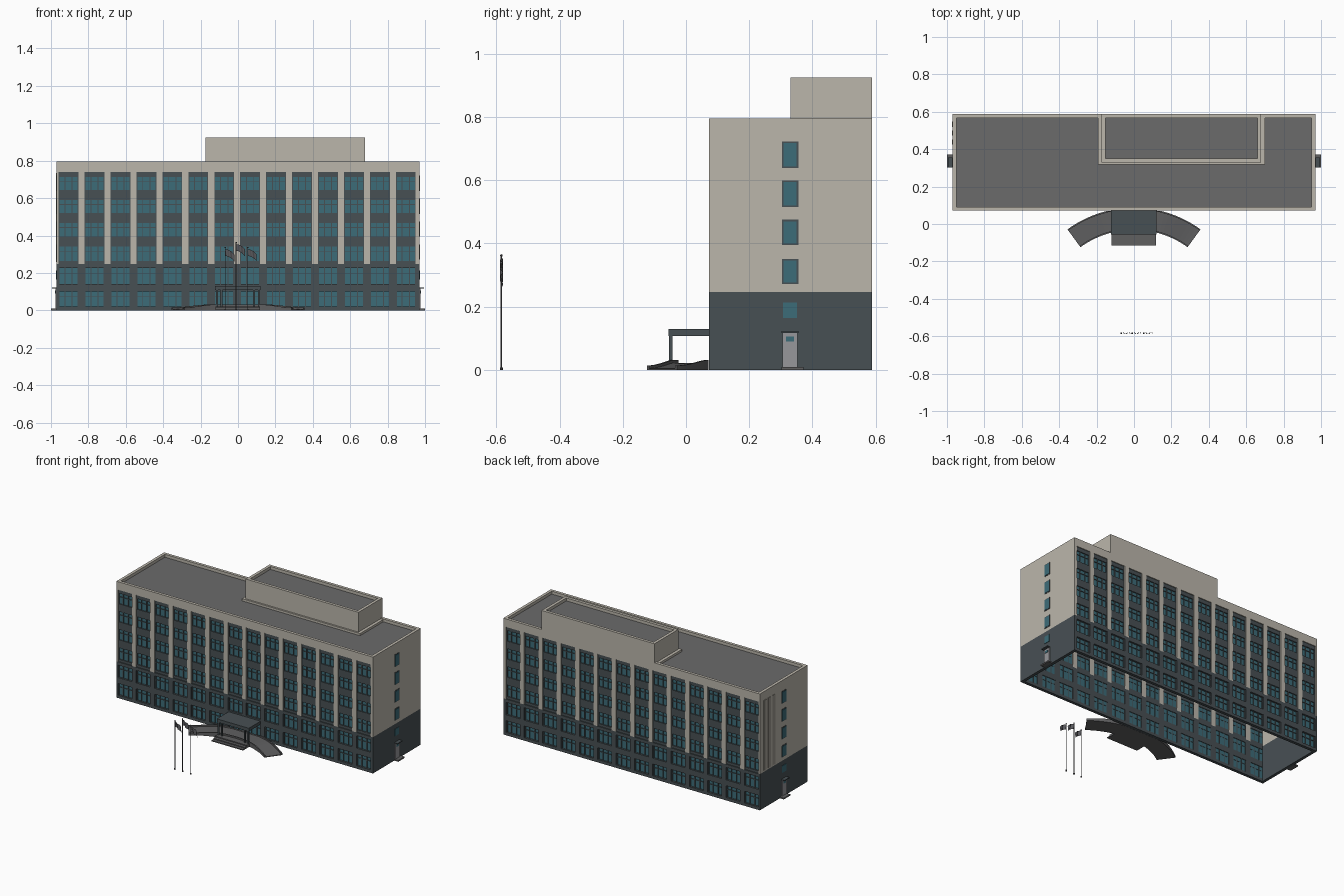
import bpy, bmesh, math

if "Cube" in bpy.data.objects:
    bpy.data.objects.remove(bpy.data.objects["Cube"])


def material(name, rgb):
    m = bpy.data.materials.new(name)
    m.diffuse_color = (*rgb, 1)
    m.use_nodes = True
    m.node_tree.nodes["Principled BSDF"].inputs["Base Color"].default_value = m.diffuse_color
    return m


BEIGE = material("beige_stone", (0.50, 0.47, 0.41))
SLATE = material("slate_cladding", (0.064, 0.080, 0.088))
GLASS = material("teal_glass", (0.046, 0.150, 0.190))
ROOF = material("roof_grey", (0.145, 0.145, 0.145))
DOOR = material("door_grey", (0.31, 0.31, 0.33))
PAVING = material("paving_grey", (0.115, 0.115, 0.118))
METAL = material("pole_metal", (0.10, 0.10, 0.11))
RIB = material("dark_beige_slots", (0.33, 0.31, 0.27))


def finish(bm, name, mat):
    bmesh.ops.recalc_face_normals(bm, faces=bm.faces)
    me = bpy.data.meshes.new(name)
    bm.to_mesh(me)
    bm.free()
    me.materials.append(mat)
    ob = bpy.data.objects.new(name, me)
    bpy.context.collection.objects.link(ob)
    return ob


def boxes(name, mat, items):
    """One object from boxes given as (x0, x1, y0, y1, z0, z1)."""
    bm = bmesh.new()
    for x0, x1, y0, y1, z0, z1 in items:
        vs = bmesh.ops.create_cube(bm, size=1)["verts"]
        for v in vs:
            v.co.x = x1 if v.co.x > 0 else x0
            v.co.y = y1 if v.co.y > 0 else y0
            v.co.z = z1 if v.co.z > 0 else z0
    return finish(bm, name, mat)


# Main dimensions
X, YF, YB = 0.97, 0.072, 0.588
SPLIT, STRIP_TOP, TOP = 0.247, 0.74, 0.795
T = 0.02
HALF = 0.053
COLS = [-0.906 + 0.1387 * i for i in range(14)]
LOW = [(0.02, 0.10), (0.14, 0.225)]
HIGH = [(0.264, 0.342), (0.396, 0.467), (0.519, 0.590), (0.642, 0.714)]


# Long facades, built as open wall grids so the shell stays hollow
def facade(side, y, s):
    def row(x0, x1, d0, d1, z0, z1):
        a, b = y + s * d0, y + s * d1
        return (x0, x1, min(a, b), max(a, b), z0, z1)

    edges = [-X] + [e for c in COLS for e in (c - HALF, c + HALF)] + [X]
    gaps = list(zip(edges[0::2], edges[1::2]))
    boxes(side + "_upper_piers", BEIGE,
          [row(a, b, 0, T, SPLIT, STRIP_TOP) for a, b in gaps]
          + [row(-X, X, 0, T, STRIP_TOP, TOP)])
    boxes(side + "_lower_piers", SLATE, [row(a, b, 0, T, 0, SPLIT) for a, b in gaps])
    low_span, high_span, panes, bars = [], [], [], []
    for c in COLS:
        l, r = c - HALF, c + HALF
        cuts = [0] + [z for w in LOW for z in w] + [SPLIT]
        low_span += [row(l, r, 0, T, a, b) for a, b in zip(cuts[0::2], cuts[1::2])]
        cuts = [SPLIT] + [z for w in HIGH for z in w] + [STRIP_TOP]
        high_span += [row(l, r, 0.006, T, a, b) for a, b in zip(cuts[0::2], cuts[1::2])]
        for z0, z1 in LOW + HIGH:
            panes.append(row(l, r, 0.013, 0.016, z0, z1))
            for t in (0.0, 0.31, 0.69, 1.0):
                x = l + 0.0025 + (2 * HALF - 0.005) * t
                bars.append(row(x - 0.0025, x + 0.0025, 0.007, 0.018, z0, z1))
            zm = z0 + (z1 - z0) * 0.66
            bars.append(row(l, r, 0.008, 0.0175, zm - 0.002, zm + 0.002))
    boxes(side + "_lower_spandrels", SLATE, low_span)
    boxes(side + "_upper_spandrels", SLATE, high_span)
    boxes(side + "_window_glass", GLASS, panes)
    boxes(side + "_window_bars", SLATE, bars)


facade("front", YF, 1)
facade("back", YB, -1)

# End walls with stair windows, door, door hood and stoop
WY0, WY1 = 0.305, 0.353
SIDE_WIN = [(0.273, 0.349), (0.397, 0.473), (0.517, 0.597), (0.640, 0.720)]
for side, s in (("right", 1), ("left", -1)):
    def slab(d0, d1, y0, y1, z0, z1):
        a, b = s * (X + d0), s * (X + d1)
        return (min(a, b), max(a, b), y0, y1, z0, z1)
    ya, yb = YF + T, YB - T
    boxes(side + "_wall_upper", BEIGE, [slab(-T, 0, ya, yb, SPLIT, TOP)])
    boxes(side + "_wall_lower", SLATE, [slab(-T, 0, ya, yb, 0, SPLIT)])
    boxes(side + "_window_frames", SLATE,
          [slab(0, 0.002, WY0 - 0.002, WY1 + 0.002, a - 0.002, b + 0.002) for a, b in SIDE_WIN])
    boxes(side + "_windows", GLASS,
          [slab(0.001, 0.004, WY0 + 0.003, WY1 - 0.003, a + 0.003, b - 0.003) for a, b in SIDE_WIN]
          + [slab(0, 0.003, WY0 + 0.002, WY1 - 0.002, 0.165, 0.213)])
    boxes(side + "_door", DOOR, [slab(0, 0.006, WY0, WY1, 0.010, 0.117)])
    boxes(side + "_door_pane", GLASS, [slab(0.005, 0.008, 0.317, 0.342, 0.090, 0.105)])
    boxes(side + "_door_hood", SLATE, [slab(0, 0.024, WY0 - 0.003, WY1 + 0.003, 0.117, 0.123)])
    boxes(side + "_stoop", PAVING, [slab(0, 0.030, 0.302, 0.372, 0, 0.009)])

# Tall vertical slots on the left wall near the back corner
boxes("left_wall_slots", RIB,
      [(-X - 0.003, -X, y, y + 0.028, SPLIT + 0.01, 0.735) for y in (0.425, 0.472, 0.519)])

# Main roof deck behind the parapet
boxes("roof_deck", ROOF, [(-X + T, X - T, YF + T, YB - T, 0.768, 0.775)])

# Rooftop plant room with parapet and surrounding curb
PX0, PX1, PY, PT = -0.173, 0.68, 0.33, 0.925
boxes("penthouse_walls", BEIGE, [
    (PX0, PX1, PY, PY + T, 0.775, PT), (PX0, PX1, YB - T, YB, TOP, PT),
    (PX0, PX0 + T, PY + T, YB - T, 0.775, PT), (PX1 - T, PX1, PY + T, YB - T, 0.775, PT)])
boxes("penthouse_roof", ROOF, [(PX0 + T, PX1 - T, PY + T, YB - T, 0.898, 0.905)])
boxes("penthouse_curb", BEIGE, [
    (PX0 - T, PX1 + T, PY - 0.012, PY, 0.775, 0.79),
    (PX0 - T, PX0, PY, YB - T, 0.775, 0.79), (PX1, PX1 + T, PY, YB - T, 0.775, 0.79)])


# Curved drive ramp: swept rectangular bands rising to the entrance
def arc_band(name, mat, r0, r1, lift):
    bm = bmesh.new()
    prev = None
    for i in range(33):
        a = math.radians(-36 + 72 * i / 32)
        k = min(1, (36 - abs(math.degrees(a))) / 22)
        h = 0.005 + 0.017 * k * k * (3 - 2 * k) + lift
        ring = []
        for r, z in ((r0, 0), (r1, 0), (r1, h), (r0, h)):
            y = min(-0.518 + r * math.cos(a), YF - 0.001)
            ring.append(bm.verts.new((r * math.sin(a), y, z)))
        if prev:
            for j in range(4):
                bm.faces.new((prev[j], prev[(j + 1) % 4], ring[(j + 1) % 4], ring[j]))
        else:
            bm.faces.new(ring)
        prev = ring
    bm.faces.new(prev)
    return finish(bm, name, mat)


arc_band("drive_ramp", PAVING, 0.495, 0.597, 0)
arc_band("ramp_inner_curb", PAVING, 0.487, 0.495, 0.009)
arc_band("ramp_outer_curb", PAVING, 0.597, 0.605, 0.009)
boxes("entrance_steps", PAVING, [
    (-0.12, 0.118, -0.115 + 0.02 * i, -0.02, 0.007 * i, 0.007 * (i + 1)) for i in range(3)])

# Entrance canopy on posts
boxes("entrance_canopy", SLATE, [(-0.122, 0.12, -0.055, YF, 0.108, 0.13)])
boxes("canopy_posts", SLATE, [(x - 0.005, x + 0.005, -0.053, -0.043, 0.01, 0.108)
                              for x in (-0.113, -0.088, 0.086, 0.111)])


# Flagpoles with softly waving flags
def flagpole(label, x, top):
    bm = bmesh.new()
    for r, z, h in ((0.0025, top / 2, top), (0.005, 0.004, 0.008)):
        vs = bmesh.ops.create_cone(bm, cap_ends=True, segments=10, radius1=r, radius2=r, depth=h)["verts"]
        bmesh.ops.translate(bm, verts=vs, vec=(x, -0.584, z))
    vs = bmesh.ops.create_uvsphere(bm, u_segments=8, v_segments=6, radius=0.004)["verts"]
    bmesh.ops.translate(bm, verts=vs, vec=(x, -0.584, top))
    finish(bm, label + "_flagpole", METAL)
    bm = bmesh.new()
    bmesh.ops.create_grid(bm, x_segments=10, y_segments=4, size=0.5)
    for v in bm.verts:
        u, w = v.co.x + 0.5, v.co.y + 0.5
        v.co = (x + 0.002 + 0.046 * u, -0.584 + 0.005 * math.sin(u * 9 + w),
                top - 0.045 + 0.036 * w - 0.028 * u * u)
    flag = finish(bm, label + "_flag", METAL)
    for p in flag.data.polygons:
        p.use_smooth = True


flagpole("left", -0.068, 0.335)
flagpole("centre", -0.010, 0.362)
flagpole("right", 0.052, 0.335)
